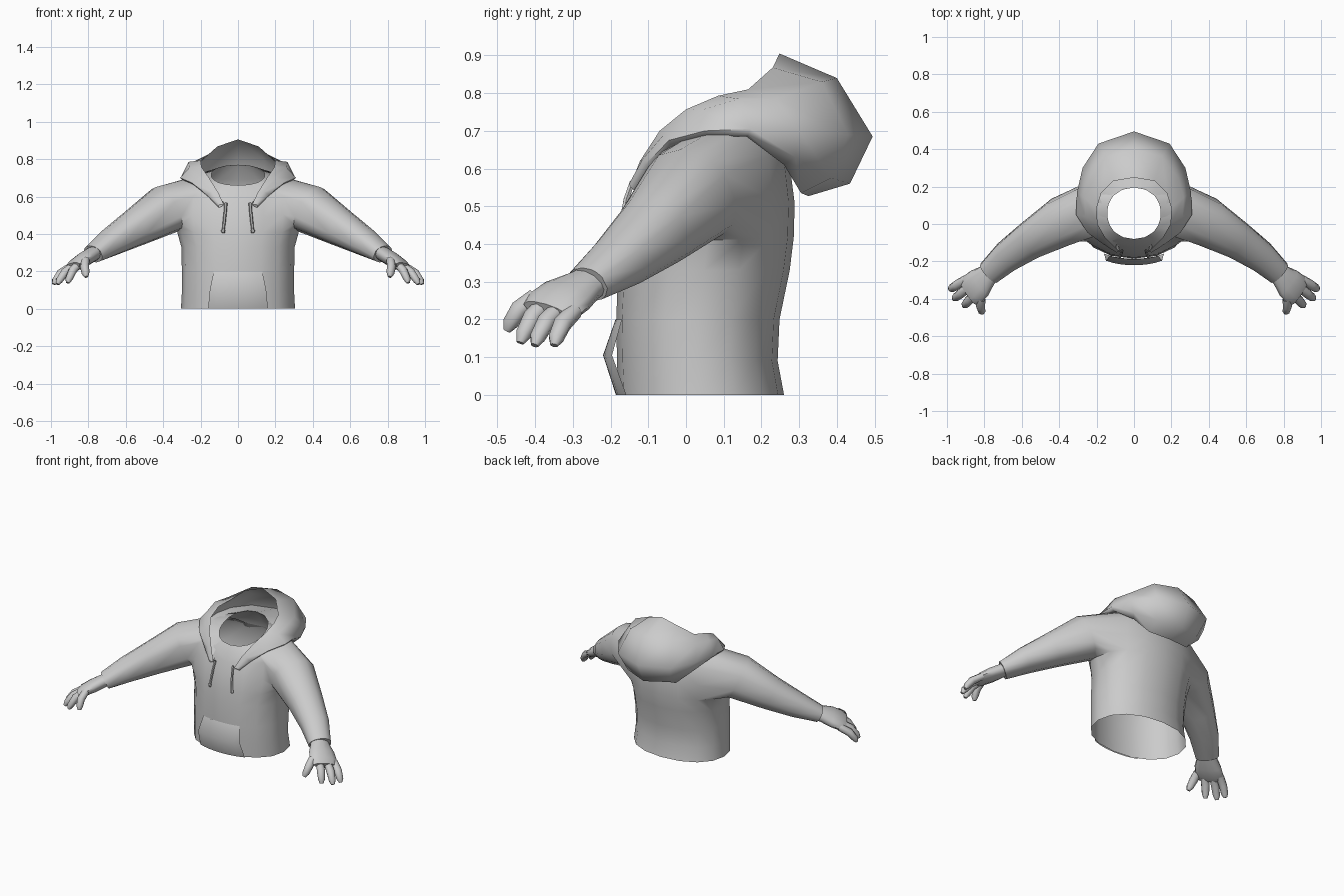
import bpy, bmesh
from math import sin, cos, pi, radians, atan2
from mathutils import Vector as V

if "Cube" in bpy.data.objects:
    bpy.data.objects.remove(bpy.data.objects["Cube"])


def finish(name, bm, angle=50):
    """Turn a half mesh (x >= 0) into a mirrored, smooth shaded object."""
    bmesh.ops.recalc_face_normals(bm, faces=bm.faces)
    me = bpy.data.meshes.new(name)
    bm.to_mesh(me)
    bm.free()
    ob = bpy.data.objects.new(name, me)
    bpy.context.collection.objects.link(ob)
    bpy.ops.object.select_all(action='DESELECT')
    ob.select_set(True)
    bpy.context.view_layer.objects.active = ob
    bpy.ops.object.shade_smooth_by_angle(angle=radians(angle))
    mod = ob.modifiers.new("mirror", 'MIRROR')
    mod.merge_threshold = 0.002
    return ob


def skin(bm, a, b, closed):
    n = len(a)
    for i in range(n if closed else n - 1):
        j = (i + 1) % n
        bm.faces.new((a[i], a[j], b[j], b[i]))


def tube(bm, rows, angles, start=None, cap=False, wide=None):
    """Elliptical sections along a path; rows are (x, y, z, r_wide, r_thick)."""
    pts = [V(r[:3]) for r in rows]
    prev = start
    for i, r in enumerate(rows):
        d = (pts[min(i + 1, len(pts) - 1)] - pts[max(i - 1, 0)]).normalized()
        u = V((0, 0, 1)).cross(d) if wide is None else wide - d * wide.dot(d)
        u.normalize()
        w = d.cross(u)
        cur = [bm.verts.new(pts[i] + u * r[3] * cos(a) + w * r[4] * sin(a)) for a in angles]
        if prev:
            skin(bm, prev, cur, True)
        prev = cur
    if cap:
        bm.faces.new(prev)


def circle(n):
    return [2 * pi * k / n for k in range(n)]


# torso rings: half width, front y, back y, front z, back z, side lift
BODY = [(.305, -.18, .26, 0, 0, 0), (.300, -.183, .243, .09, .09, 0),
        (.300, -.185, .248, .20, .20, 0), (.303, -.18, .275, .33, .33, 0),
        (.325, -.17, .286, .41, .42, -.005), (.335, -.155, .288, .49, .51, .02),
        (.325, -.125, .275, .57, .61, .06), (.25, -.105, .245, .62, .69, .045),
        (.145, -.08, .195, .66, .77, 0)]


def body_point(row, a):
    hx, yf, yb, zf, zb, lift = row
    p = 2 / 2.15
    s = abs(sin(a)) ** p * (1 if sin(a) > 0 else -1)
    c = max(cos(a), 0)
    x = hx * c ** p if c > 1e-6 else 0
    return V((x, (yf + yb) / 2 + (yb - yf) / 2 * s, (zf + zb) / 2 + (zb - zf) / 2 * s + lift * c * c))


# torso with armholes, sleeves grown from the armhole edge
bm = bmesh.new()
N = 8
grid = [[bm.verts.new(body_point(r, -pi / 2 + pi * j / N)) for j in range(N + 1)] for r in BODY]
R0, R1, C0, C1 = 4, 7, 2, 6
for i in range(len(BODY) - 1):
    for j in range(N):
        if not (R0 <= i < R1 and C0 <= j < C1):
            bm.faces.new((grid[i][j], grid[i][j + 1], grid[i + 1][j + 1], grid[i + 1][j]))
hole = [grid[R0][j] for j in range(C0, C1)] + [grid[i][C1] for i in range(R0, R1)]
hole += [grid[R1][j] for j in range(C1, C0, -1)] + [grid[i][C0] for i in range(R1, R0, -1)]
mid = sum((v.co for v in hole), V()) / len(hole)
angs = [atan2(v.co.z - mid.z, v.co.y - mid.y) for v in hole]
tube(bm, [(.385, .012, .53, .138, .135), (.55, -.085, .432, .107, .102),
          (.68, -.175, .355, .088, .076), (.775, -.262, .292, .070, .050),
          (.775, -.262, .292, .058, .040)], angs, start=hole)
finish("hoodie_body", bm)

# hands: palm plus four digits
bm = bmesh.new()
W = V((.6, .75, -.28)).normalized()
tube(bm, [(.755, -.245, .305, .055, .038), (.785, -.275, .287, .062, .040),
          (.825, -.315, .263, .083, .040), (.865, -.35, .238, .088, .034),
          (.888, -.37, .222, .075, .022)], circle(12), cap=True, wide=W)
base = V((.86, -.345, .240))
for off, tip in [(-.072, (.81, -.475, .170)), (-.030, (.91, -.44, .138)),
                 (.020, (.965, -.402, .131)), (.065, (.985, -.35, .131))]:
    a, b = base + W * off, V(tip)
    rows = []
    for t, r, h in [(0, .024, 0), (.5, .026, .012), (.85, .022, .006), (1, .011, 0)]:
        rows.append((*(a.lerp(b, t) + V((h * .6, -h * .4, h))), r, r * .9))
    tube(bm, rows, circle(8), cap=True, wide=W)
finish("hands", bm)

# hood: loops running from the back centre to the front tip
BOTTOM = [(0, .325, .527), (.14, .305, .535), (.22, .26, .61), (.285, .16, .685),
          (.285, .05, .685), (.22, -.04, .655), (.15, -.095, .59), (.10, -.13, .54)]
LOW = [(0, .435, .56), (.15, .385, .575), (.245, .29, .63), (.30, .165, .69),
       (.30, .05, .69), (.24, -.042, .665), (.16, -.10, .60), (.105, -.138, .543)]
OUTER = [(0, .495, .685), (.19, .43, .69), (.275, .30, .70), (.305, .17, .705),
         (.31, .05, .70), (.25, -.045, .675), (.165, -.108, .61), (.105, -.145, .55)]
CREST = [(0, .40, .84), (.15, .36, .83), (.24, .24, .785), (.265, .14, .785),
         (.26, .04, .755), (.205, -.05, .70), (.14, -.115, .625), (.095, -.152, .558)]
RIM = [(0, .248, .905), (.11, .23, .868), (.175, .165, .81), (.20, .085, .793),
       (.195, .0, .757), (.155, -.07, .70), (.105, -.122, .62), (.075, -.148, .555)]
neck = [body_point(BODY[-1], radians(a)) for a in (90, 66, 40, 15, -10, -32, -48, -60)]
under = [V(p).lerp(q, .5) for p, q in zip(BOTTOM, neck)]
inner = [V(p).lerp(q, .15) - V((0, 0, .02)) for p, q in zip(CREST, neck)]
floor = [V(p).lerp(q, .3) for p, q in zip(OUTER, neck)]
bm = bmesh.new()
loops = [[bm.verts.new(p) for p in ring]
         for ring in (under, BOTTOM, LOW, OUTER, CREST, RIM, inner, floor, neck)]
for a, b in zip(loops, loops[1:]):
    skin(bm, a, b, False)
bm.faces.new([l[-1] for l in loops[:6]])
finish("hood", bm, 60)

# front pouch pocket, bulging off the torso and open at the sides
bm = bmesh.new()
rows = []
for z, bulge, w in [(0, .002, .16), (.105, .036, .15), (.2, .003, .13)]:
    row = []
    for k in range(5):
        x = w * k / 4
        y = .032 - .216 * (1 - (x / .302) ** 2.15) ** (1 / 2.15)
        row.append(bm.verts.new((x, y - bulge, z)))
    rows.append(row)
for a, b in zip(rows, rows[1:]):
    skin(bm, a, b, False)
finish("front_pocket", bm)

# drawstrings with a small knot at the end
bm = bmesh.new()
tube(bm, [(.064, -.142, .565, .008, .008), (.068, -.158, .52, .008, .008),
          (.074, -.170, .46, .008, .008), (.078, -.175, .425, .007, .007),
          (.079, -.176, .418, .011, .011), (.08, -.177, .406, .009, .009)],
     circle(6), cap=True, wide=V((1, 0, 0)))
finish("drawstrings", bm)
